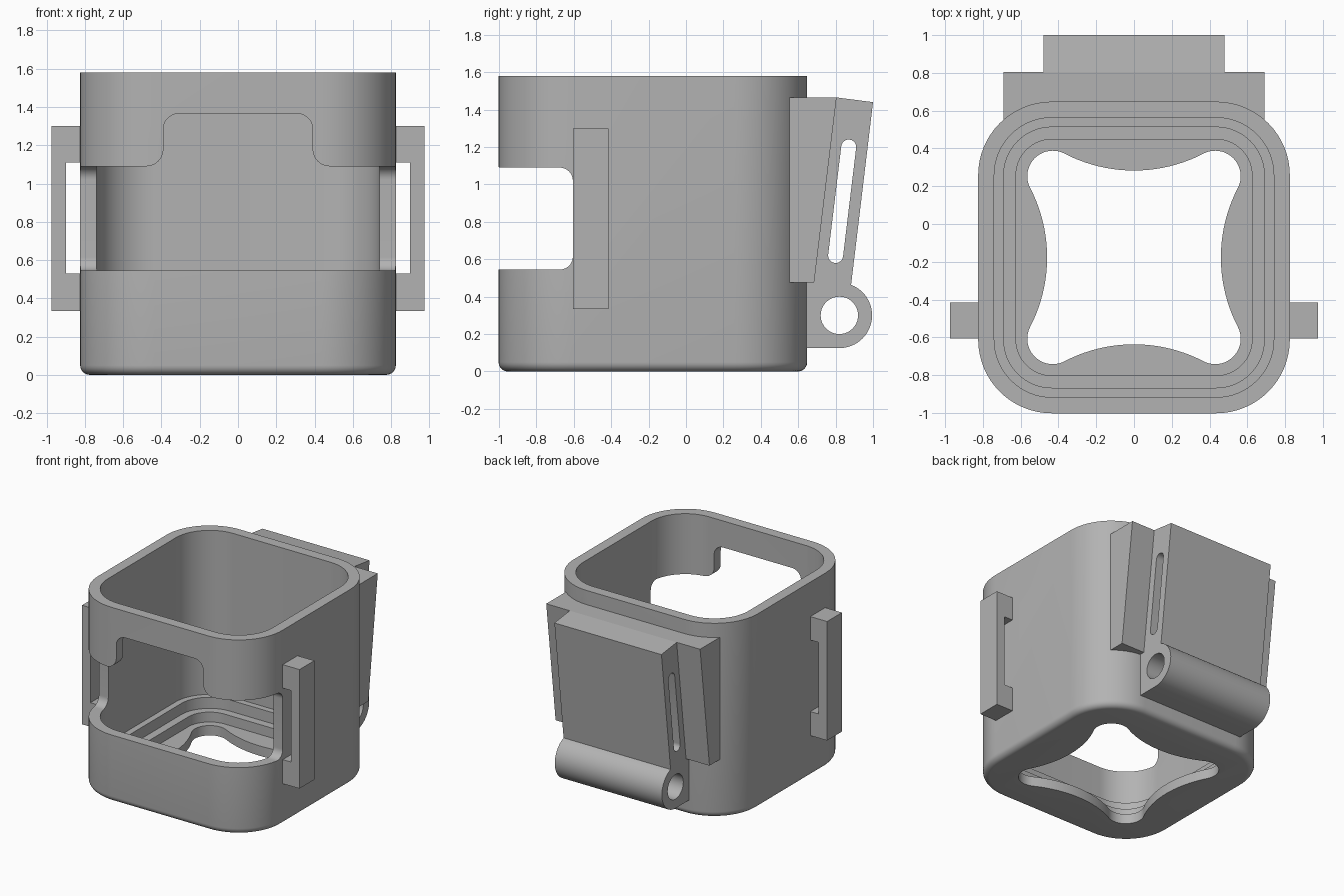
import bpy, bmesh
from math import sin, cos, radians, atan2, degrees

if "Cube" in bpy.data.objects:
    bpy.data.objects.remove(bpy.data.objects["Cube"], do_unlink=True)

grey = bpy.data.materials.new("plain grey")
grey.use_nodes = True
COLOUR = (0.45, 0.45, 0.45, 1)
grey.diffuse_color = COLOUR
grey.node_tree.nodes["Principled BSDF"].inputs["Base Color"].default_value = COLOUR

HALF, RADIUS, MID_Y, HEIGHT = 0.825, 0.39, -0.177, 1.58


def arc(cx, cy, r, start, end, steps=12):
    angles = [radians(start + (end - start) * i / steps) for i in range(steps + 1)]
    return [(cx + r * cos(a), cy + r * sin(a)) for a in angles]


def finish(name, bm):
    bmesh.ops.recalc_face_normals(bm, faces=bm.faces)
    mesh = bpy.data.meshes.new(name)
    bm.to_mesh(mesh)
    bm.free()
    mesh.materials.append(grey)
    obj = bpy.data.objects.new(name, mesh)
    bpy.context.collection.objects.link(obj)
    return obj


def prism(name, points, axis, low, high):
    """Extrude a 2D outline along one axis."""
    place = {"x": lambda a, b, t: (t, a, b),
             "y": lambda a, b, t: (a, t, b),
             "z": lambda a, b, t: (a, b, t)}[axis]
    bm = bmesh.new()
    ends = [[bm.verts.new(place(a, b, t)) for a, b in points] for t in (low, high)]
    skin(bm, ends)
    return finish(name, bm)


def skin(bm, rings):
    n = len(rings[0])
    bm.faces.new(rings[0])
    bm.faces.new(rings[-1])
    for lower, upper in zip(rings, rings[1:]):
        for i in range(n):
            j = (i + 1) % n
            bm.faces.new((lower[i], lower[j], upper[j], upper[i]))


def rounded_loft(name, levels):
    """Stack rounded squares given as (inset, z)."""
    bm = bmesh.new()
    rings = []
    c = HALF - RADIUS
    for inset, z in levels:
        ring = []
        for k, (sx, sy) in enumerate([(1, 1), (-1, 1), (-1, -1), (1, -1)]):
            ring += arc(sx * c, MID_Y + sy * c, RADIUS - inset, 90 * k, 90 * k + 90, 16)
        rings.append([bm.verts.new((x, y, z)) for x, y in ring])
    skin(bm, rings)
    return finish(name, bm)


def cut(obj, *cutters):
    bpy.context.view_layer.objects.active = obj
    for cutter in cutters:
        mod = obj.modifiers.new("cut", "BOOLEAN")
        mod.operation = "DIFFERENCE"
        mod.solver = "EXACT"
        mod.object = cutter
        bpy.ops.object.modifier_apply(modifier=mod.name)
    for cutter in cutters:
        bpy.data.objects.remove(cutter, do_unlink=True)


# Rounded square body with a softened bottom edge
fillet = 0.05
levels = [(fillet * (1 - sin(radians(a))), fillet * (1 - cos(radians(a))))
          for a in range(0, 91, 15)]
body = rounded_loft("body", levels + [(0, HEIGHT)])

# Stepped cavity
cavity = rounded_loft("cavity_cutter", [
    (0.2, 0.08), (0.2, 0.16), (0.135, 0.16), (0.135, 0.25),
    (0.085, 0.25), (0.085, HEIGHT + 0.2)])

# Floor opening: four round lobes joined by inward bulges
lobe_at, lobe_r, bulge_r, bulge_at = 0.43, 0.135, 0.80, 1.26
tilt = degrees(atan2(lobe_at, bulge_at - lobe_at))
quarter = (arc(lobe_at, lobe_at, lobe_r, -tilt, 90 + tilt, 20)
           + arc(0, bulge_at, bulge_r, tilt - 90, -90 - tilt, 20)[1:-1])
outline = []
for k in range(4):
    c, s = cos(radians(90 * k)), sin(radians(90 * k))
    outline += [(x * c - y * s, MID_Y + x * s + y * c) for x, y in quarter]
opening = prism("opening_cutter", outline, "z", -0.1, 0.12)

# Front window: wraps round both sides, with a raised notch in the middle
window = prism("window_cutter",
               [(-1.2, 0.545)] + arc(-0.675, 0.615, 0.07, -90, 0)
               + arc(-0.675, 1.02, 0.07, 0, 90) + [(-1.2, 1.09)], "x", -1.1, 1.1)
left_half = ([(-0.48, 1.0)] + arc(-0.48, 1.18, 0.09, -90, 0)
             + arc(-0.31, 1.285, 0.08, 180, 90))
notch = prism("notch_cutter", left_half + [(-x, z) for x, z in reversed(left_half)],
              "y", -1.2, -0.7)
cut(body, cavity, opening, window, notch)

# Strap loops on both sides
for side, name in ((1, "left_strap_loop"), (-1, "right_strap_loop")):
    loop = [(0.79, 0.335), (0.975, 0.335), (0.975, 1.3), (0.79, 1.3),
            (0.79, 1.11), (0.9, 1.11), (0.9, 0.53), (0.79, 0.53)]
    prism(name, [(side * x, z) for x, z in loop], "y", -0.605, -0.415)

# Sloped mounting block on the back, trimmed clear of the cavity
block = prism("back_block", [(0.45, 0.475), (0.685, 0.475), (0.805, 1.465), (0.45, 1.465)],
              "x", -0.69, 0.69)
cut(block, rounded_loft("block_trimmer", [(0.04, 0.3), (0.04, HEIGHT)]))

# Tilted clip with hinge barrel, pin hole and long slot
clip = prism("back_clip",
             [(0.62, 0.125)] + arc(0.82, 0.3, 0.175, -90, 69, 28)
             + [(1.0, 1.44), (0.805, 1.465), (0.75, 1.4), (0.62, 0.6)],
             "x", -0.48, 0.48)
pin_hole = prism("pin_cutter", arc(0.82, 0.3, 0.1, 0, 360, 40)[:-1], "x", -0.6, 0.6)
slot = prism("slot_cutter", arc(0.80, 0.62, 0.04, 173, 353)
             + arc(0.87, 1.2, 0.04, -7, 173), "x", -0.6, 0.6)
cut(clip, pin_hole, slot)

# Smooth curved walls, keep crisp edges
for obj in (body, block, clip):
    bpy.ops.object.select_all(action="DESELECT")
    obj.select_set(True)
    bpy.context.view_layer.objects.active = obj
    bpy.ops.object.shade_smooth_by_angle(angle=radians(30))
